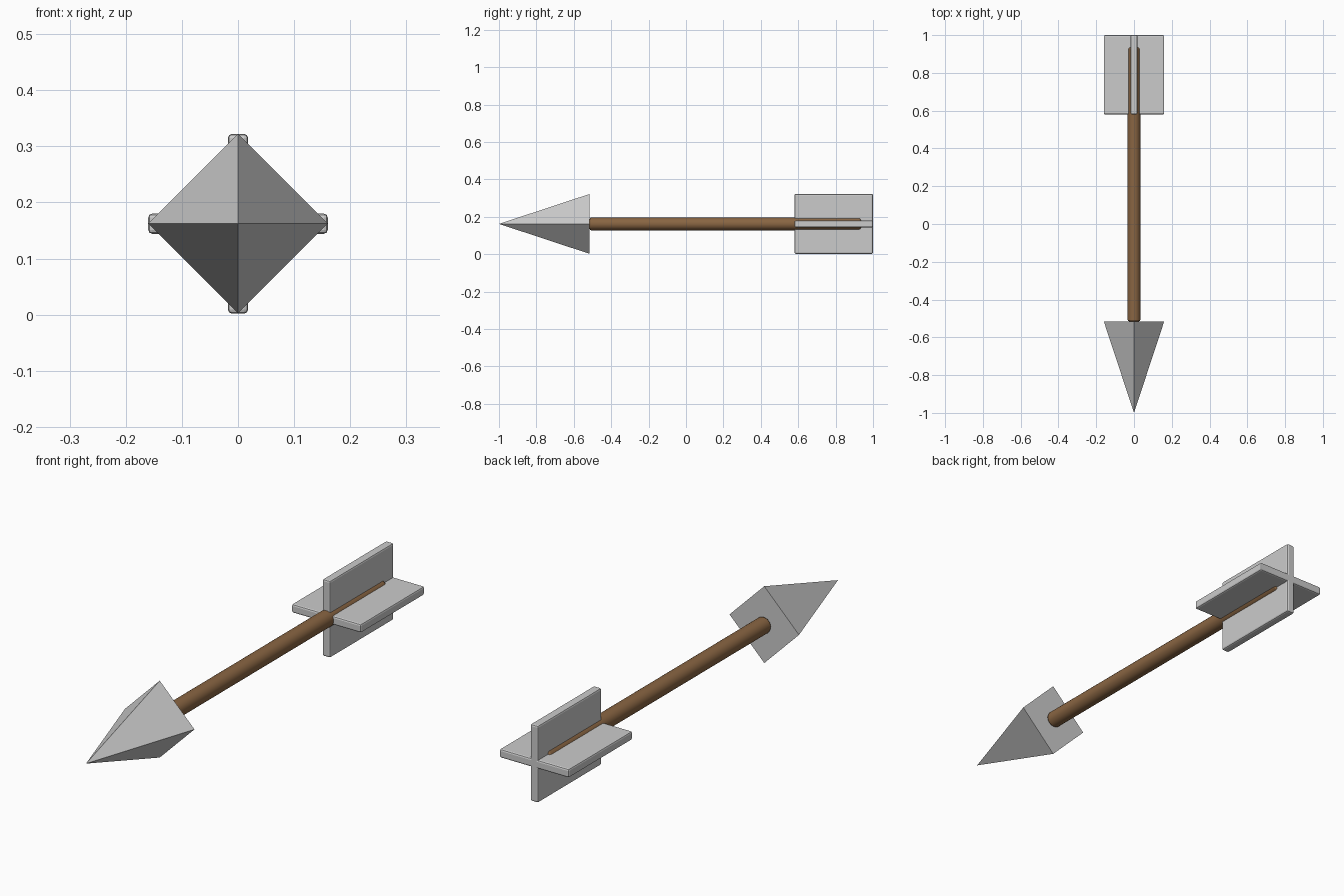
import bpy
from math import radians

if "Cube" in bpy.data.objects:
    bpy.data.objects.remove(bpy.data.objects["Cube"])

CZ = 0.162   # height of the arrow axis
R = 0.16     # half width of head and fins


def bevel(obj, width, segments):
    mod = obj.modifiers.new("bevel", "BEVEL")
    mod.width = width
    mod.segments = segments
    mod.limit_method = "ANGLE"
    mod.angle_limit = radians(40)


def fin(name, size):
    bpy.ops.mesh.primitive_cube_add(size=1, location=(0, 0.79, CZ))
    obj = bpy.context.object
    obj.name = name
    obj.scale = size
    bpy.ops.object.transform_apply(location=False, rotation=False, scale=True)
    bevel(obj, 0.007, 2)


# four-sided pyramid head pointing to the front, corners up/down and left/right
bpy.ops.mesh.primitive_cone_add(vertices=4, radius1=R, radius2=0, depth=0.485,
                                location=(0, -0.7575, CZ), rotation=(radians(90), 0, 0))
bpy.context.object.name = "arrow_head"

# wooden shaft with softened ends
bpy.ops.mesh.primitive_cylinder_add(vertices=24, radius=0.034, depth=1.45,
                                    location=(0, 0.21, CZ), rotation=(radians(90), 0, 0))
shaft = bpy.context.object
shaft.name = "shaft"
bevel(shaft, 0.008, 2)
bpy.ops.object.shade_smooth_by_angle(angle=radians(30))
wood = bpy.data.materials.new("wood")
wood.diffuse_color = (0.25, 0.13, 0.055, 1)
wood.use_nodes = True
wood.node_tree.nodes["Principled BSDF"].inputs["Base Color"].default_value = wood.diffuse_color
shaft.data.materials.append(wood)

# crossed tail fins
fin("horizontal_fin", (2 * R, 0.42, 0.036))
fin("vertical_fin", (0.036, 0.42, 2 * R))
